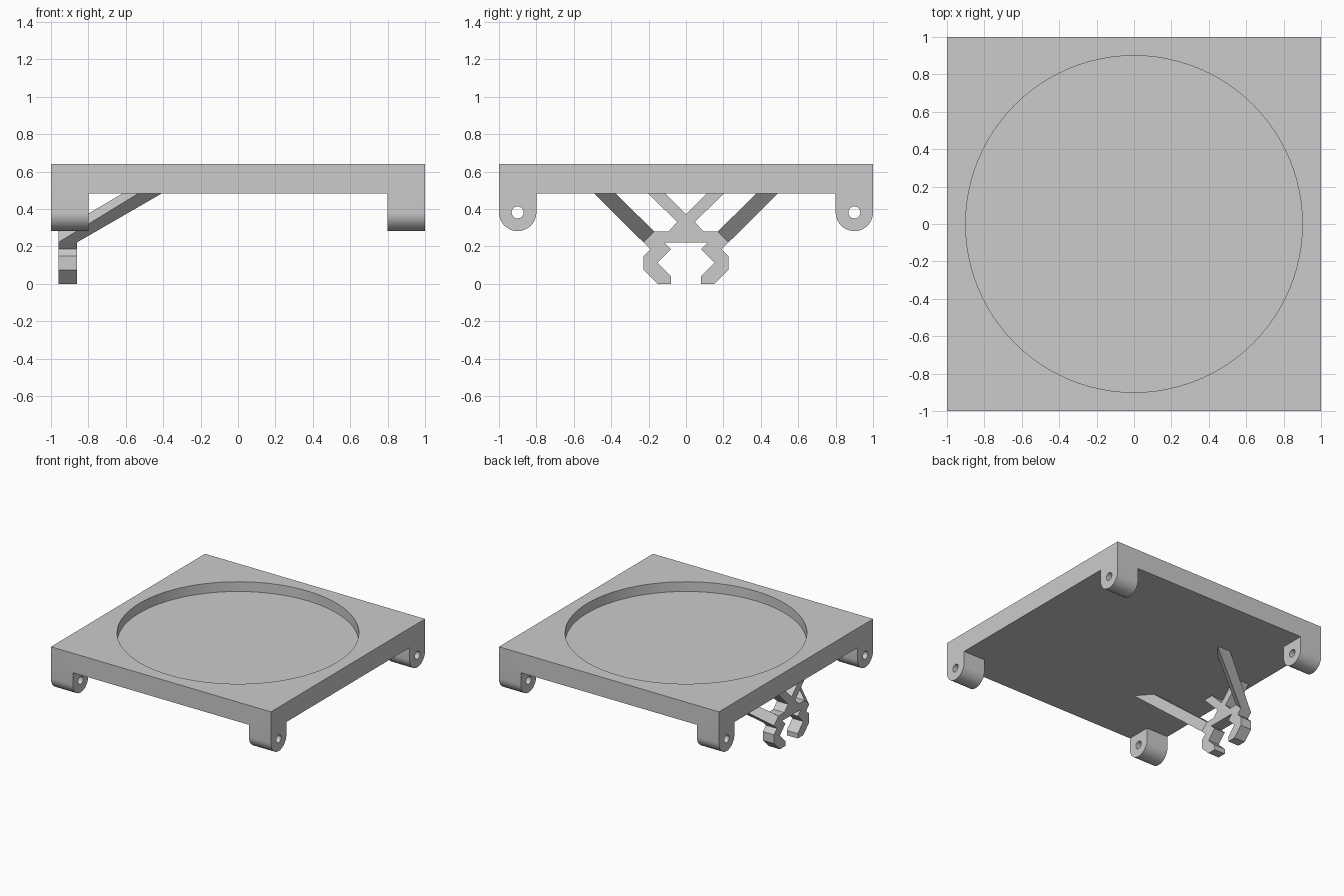
import bpy
import bmesh
from math import sin, cos, pi, radians

cube = bpy.data.objects.get("Cube")
if cube:
    bpy.data.objects.remove(cube, do_unlink=True)

TOP, UNDER, FOOT_Z, FOOT_R = 0.642, 0.482, 0.382, 0.1

grey = bpy.data.materials.new("light grey plastic")
grey.use_nodes = True
grey.diffuse_color = (0.6, 0.6, 0.6, 1)
grey.node_tree.nodes["Principled BSDF"].inputs["Base Color"].default_value = (0.6, 0.6, 0.6, 1)


def make_object(name, bm):
    bmesh.ops.recalc_face_normals(bm, faces=bm.faces)
    mesh = bpy.data.meshes.new(name)
    bm.to_mesh(mesh)
    bm.free()
    mesh.materials.append(grey)
    obj = bpy.data.objects.new(name, mesh)
    bpy.context.collection.objects.link(obj)
    return obj


def prism(name, outline, a, b, axis="x"):
    """Extrude an outline from a to b: (y, z) along x, or (x, y) along z."""
    bm = bmesh.new()
    place = (lambda p: (a, *p)) if axis == "x" else (lambda p: (*p, a))
    face = bm.faces.new([bm.verts.new(place(p)) for p in outline])
    moved = bmesh.ops.extrude_face_region(bm, geom=[face])["geom"]
    shift = (b - a, 0, 0) if axis == "x" else (0, 0, b - a)
    bmesh.ops.translate(bm, vec=shift, verts=[v for v in moved if isinstance(v, bmesh.types.BMVert)])
    return make_object(name, bm)


def arc(u, v, r, start, end, n):
    return [(u + r * cos(start + (end - start) * i / n),
             v + r * sin(start + (end - start) * i / n)) for i in range(n + 1)]


def cut(obj, cutter):
    cutter.hide_render = True
    mod = obj.modifiers.new("cut", "BOOLEAN")
    mod.operation, mod.solver, mod.object = "DIFFERENCE", "EXACT", cutter
    bpy.context.view_layer.objects.active = obj
    bpy.ops.object.modifier_apply(modifier=mod.name)
    bpy.data.objects.remove(cutter, do_unlink=True)


def mirrored(half):
    return half + [(-y, z) for y, z in reversed(half) if y > 0]


# Tray: side profile with round-ended feet, run the full width
foot_end = arc(0.9, FOOT_Z, FOOT_R, 0, -pi, 24)
tray = prism("tray", mirrored([(1, TOP)] + foot_end + [(0.8, UNDER)]), -1, 1)

# Clear the space between the left and right feet
cut(tray, prism("gap_cutter", [(-1.2, 0), (1.2, 0), (1.2, UNDER), (-1.2, UNDER)], -0.8, 0.8))

# Pin holes through the feet
for y in (-0.9, 0.9):
    cut(tray, prism("hole_cutter", arc(y, FOOT_Z, 0.032, 0, 2 * pi, 24)[:-1], -1.2, 1.2))

# Round shallow recess in the top
cut(tray, prism("recess_cutter", arc(0, 0, 0.9, 0, 2 * pi, 96)[:-1], 0.562, 0.8, "z"))

# Clip: crossed arms over a pair of jaws, hanging near one edge
CLIP_BACK, CLIP_FRONT = -0.96, -0.86
outline = [(0, 0.372), (0.11, UNDER), (0.2, UNDER), (0.047, 0.33), (0.095, 0.28),
           (0.17, 0.28), (0.228, 0.222), (0.19, 0.185), (0.228, 0.148), (0.228, 0.075),
           (0.152, 0), (0.08, 0), (0.08, 0.04), (0.152, 0.112), (0.08, 0.184), (0.118, 0.222)]
clip = prism("clip", mirrored(outline), CLIP_BACK, CLIP_FRONT)

# Braces sloping from the clip shoulders inward to the underside
for side, name in ((-1, "front_brace"), (1, "back_brace")):
    bm = bmesh.new()
    foot = [(CLIP_BACK, 0.17, 0.28), (CLIP_BACK, 0.228, 0.222),
            (CLIP_FRONT, 0.228, 0.222), (CLIP_FRONT, 0.17, 0.28)]
    head = [(-0.62, 0.375), (-0.535, 0.49), (-0.41, 0.49), (-0.51, 0.375)]
    low = [bm.verts.new((x, side * y, z)) for x, y, z in foot]
    high = [bm.verts.new((x, side * y, UNDER)) for x, y in head]
    bm.faces.new(low)
    bm.faces.new(high)
    for i in range(4):
        j = (i + 1) % 4
        bm.faces.new((low[i], low[j], high[j], high[i]))
    make_object(name, bm)

# Smooth the round walls, keep the edges sharp
bpy.ops.object.select_all(action="DESELECT")
tray.select_set(True)
bpy.context.view_layer.objects.active = tray
bpy.ops.object.shade_smooth_by_angle(angle=radians(30))
